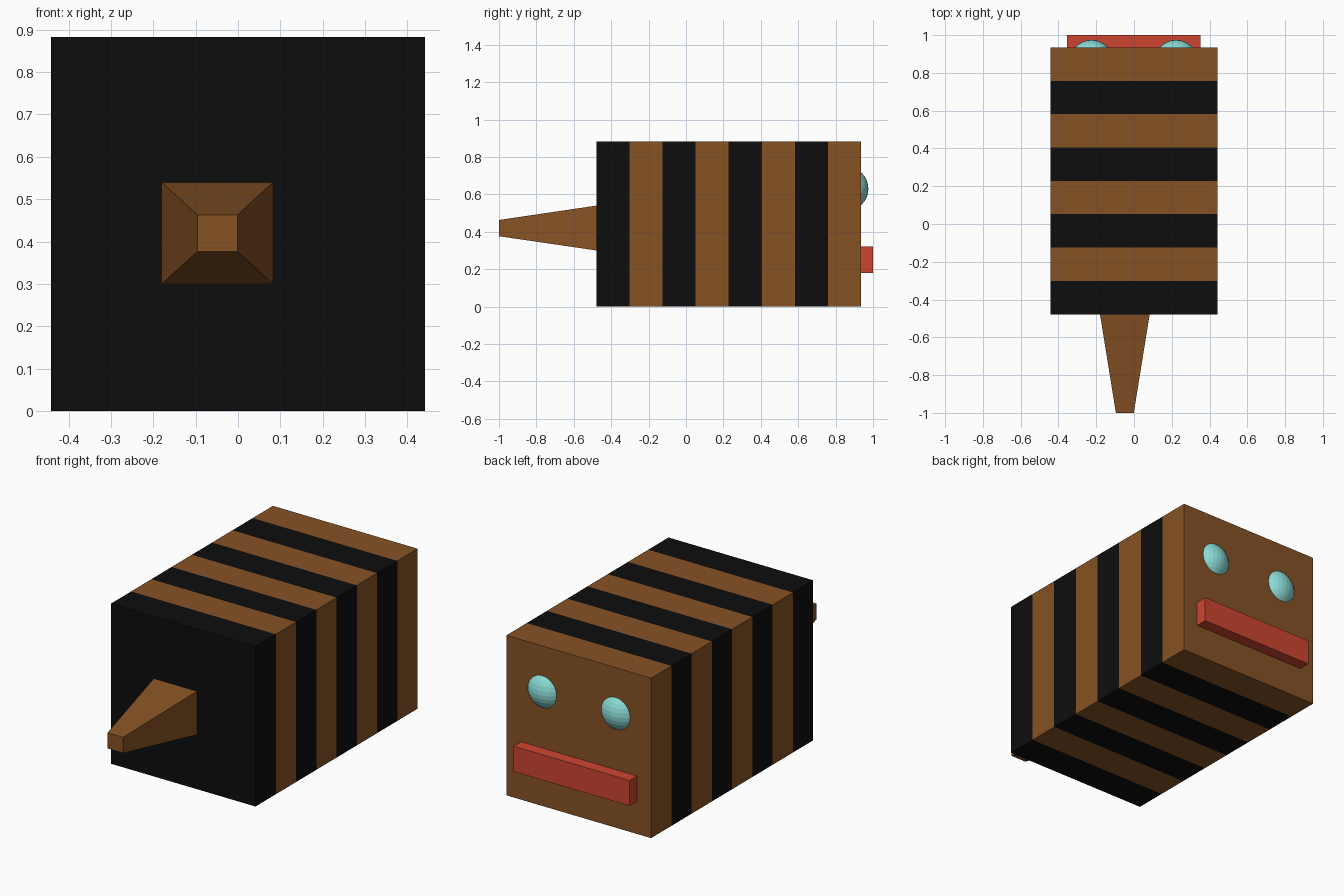
import bpy, bmesh

if "Cube" in bpy.data.objects:
    bpy.data.objects.remove(bpy.data.objects["Cube"])


def material(name, rgb):
    m = bpy.data.materials.new(name)
    m.diffuse_color = (*rgb, 1)
    m.use_nodes = True
    m.node_tree.nodes["Principled BSDF"].inputs["Base Color"].default_value = m.diffuse_color
    return m


BLACK = material("black", (0.004, 0.004, 0.004))
BROWN = material("brown", (0.24, 0.085, 0.018))
RED = material("red", (0.61, 0.06, 0.03))
TEAL = material("teal", (0.26, 0.72, 0.68))


def make_object(name, bm, mat):
    bmesh.ops.recalc_face_normals(bm, faces=bm.faces)
    mesh = bpy.data.meshes.new(name)
    bm.to_mesh(mesh)
    bm.free()
    mesh.materials.append(mat)
    obj = bpy.data.objects.new(name, mesh)
    bpy.context.collection.objects.link(obj)
    return obj


def block(name, y0, rect0, y1, rect1, mat):
    """Box or taper between two (x0, x1, z0, z1) rectangles along y."""
    bm = bmesh.new()
    rings = []
    for y, (x0, x1, z0, z1) in ((y0, rect0), (y1, rect1)):
        corners = ((x0, z0), (x1, z0), (x1, z1), (x0, z1))
        rings.append([bm.verts.new((x, y, z)) for x, z in corners])
    a, b = rings
    bm.faces.new(a)
    bm.faces.new(b)
    for i in range(4):
        j = (i + 1) % 4
        bm.faces.new((a[i], a[j], b[j], b[i]))
    return make_object(name, bm, mat)


# Striped body: eight equal slabs, black first
SIZE, FRONT, STRIPE = 0.883, -0.478, 0.1766
section = (-SIZE / 2, SIZE / 2, 0, SIZE)
for i in range(8):
    y = FRONT + i * STRIPE
    block(f"body_stripe_{i + 1}", y, section, y + STRIPE, section,
          BROWN if i % 2 else BLACK)
BACK = FRONT + 8 * STRIPE

# Tapered stinger
block("stinger", -1, (-0.096, -0.001, 0.376, 0.463),
      FRONT, (-0.18, 0.083, 0.30, 0.54), BROWN)

# Mouth bar
lips = (-0.355, 0.352, 0.18, 0.32)
block("mouth", BACK - 0.02, lips, 1.0, lips, RED)

# Eyes: spheres partly sunk in the face
for side, x in (("left", -0.225), ("right", 0.223)):
    bm = bmesh.new()
    bmesh.ops.create_uvsphere(bm, u_segments=32, v_segments=16, radius=0.118)
    eye = make_object(f"{side}_eye", bm, TEAL)
    eye.location = (x, 0.857, 0.63)
